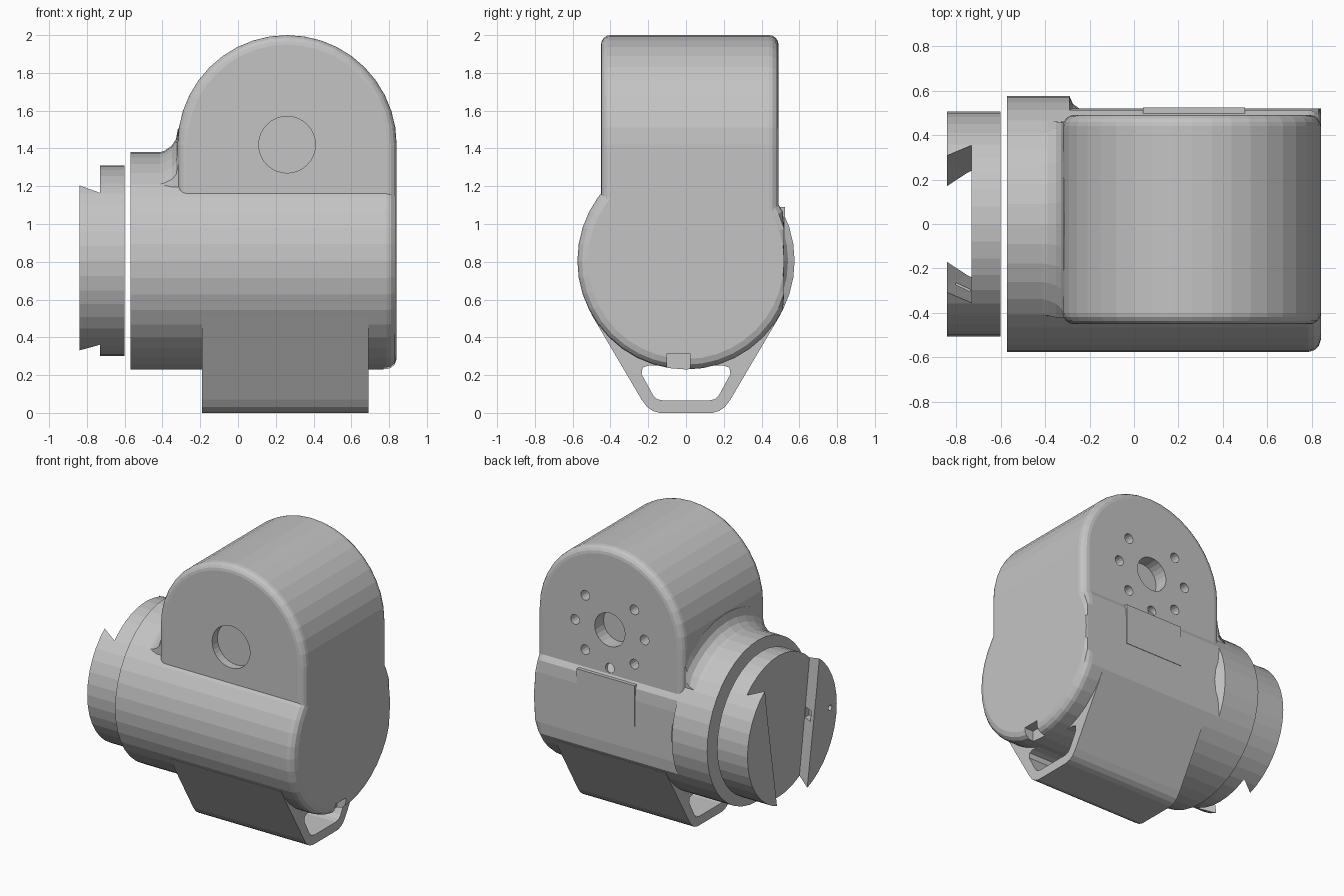
import bpy, bmesh
from math import sin, cos, pi

if "Cube" in bpy.data.objects:
    bpy.data.objects.remove(bpy.data.objects["Cube"], do_unlink=True)

AXIS_Z = 0.805          # height of the main barrel axis
HUB_X, HUB_Z = 0.26, 1.42   # centre of the arched head
SIDES = 40

grey = bpy.data.materials.new("plain grey")
grey.use_nodes = True
grey.diffuse_color = (0.55, 0.55, 0.55, 1)
grey.node_tree.nodes["Principled BSDF"].inputs["Base Color"].default_value = (0.55, 0.55, 0.55, 1)


def finish(name, bm):
    bmesh.ops.recalc_face_normals(bm, faces=bm.faces[:])
    mesh = bpy.data.meshes.new(name)
    bm.to_mesh(mesh)
    bm.free()
    mesh.materials.append(grey)
    obj = bpy.data.objects.new(name, mesh)
    bpy.context.collection.objects.link(obj)
    return obj


def lathe(name, profile, limit=None):
    """Revolve (x, radius) points about the barrel axis; limit reshapes y, z."""
    bm = bmesh.new()
    rings = []
    for x, r in profile:
        ring = []
        for i in range(SIDES):
            a = 2 * pi * i / SIDES
            y, z = r * cos(a), AXIS_Z + r * sin(a)
            if limit:
                y, z = limit(y, z)
            ring.append(bm.verts.new((x, y, z)))
        rings.append(ring)
    for a, b in zip(rings, rings[1:]):
        for i in range(SIDES):
            j = (i + 1) % SIDES
            bm.faces.new((a[i], a[j], b[j], b[i]))
    bm.faces.new(rings[0])
    bm.faces.new(rings[-1])
    return finish(name, bm)


def prism(name, points, axis, start, end, rim=0):
    """Extrude a flat outline along x or y, optionally rounding both rims."""
    bm = bmesh.new()

    def place(u, v, d):
        return (d, u, v) if axis == "x" else (u, d, v)
    a = [bm.verts.new(place(u, v, start)) for u, v in points]
    b = [bm.verts.new(place(u, v, end)) for u, v in points]
    caps = [bm.faces.new(a), bm.faces.new(b)]
    for i in range(len(a)):
        j = (i + 1) % len(a)
        bm.faces.new((a[i], a[j], b[j], b[i]))
    bmesh.ops.recalc_face_normals(bm, faces=bm.faces[:])
    if rim:
        edges = [e for f in caps for e in f.edges]
        bmesh.ops.bevel(bm, geom=edges, offset=rim, offset_type='OFFSET', segments=4,
                        profile=0.5, affect='EDGES', clamp_overlap=False)
    return finish(name, bm)


def circle(u, v, r, n=24):
    return [(u + r * cos(2 * pi * i / n), v + r * sin(2 * pi * i / n)) for i in range(n)]


def rect(u0, u1, v0, v1):
    return [(u0, v0), (u1, v0), (u1, v1), (u0, v1)]


def cut(obj, cutter):
    cutter.hide_render = True
    mod = obj.modifiers.new("cut", 'BOOLEAN')
    mod.operation = 'DIFFERENCE'
    mod.solver = 'EXACT'
    mod.object = cutter
    bpy.context.view_layer.objects.active = obj
    bpy.ops.object.modifier_apply(modifier=mod.name)
    bpy.data.objects.remove(cutter, do_unlink=True)


# Barrel with a rounded end and a flattened back
barrel = lathe("barrel",
               [(-0.3, 0.575), (0.785, 0.575), (0.81, 0.568), (0.83, 0.55), (0.84, 0.52)],
               lambda y, z: (min(y, 0.52), z))
cut(barrel, prism("notch_cutter", rect(-0.1, 0.02, 0.15, 0.315), "x", 0.77, 0.9))

# Full round collar, stepping down to the flat back
lathe("collar", [(-0.57, 0.575), (-0.29, 0.575), (-0.275, 0.54), (-0.24, 0.515)])

# Arched head with rounded rims
R = 0.58
arch = [(HUB_X + R * cos(pi * i / 20), HUB_Z + R * sin(pi * i / 20)) for i in range(21)]
arch += [(HUB_X - R, AXIS_Z), (HUB_X + R, AXIS_Z)]
head = prism("head", arch, "y", -0.45, 0.49, rim=0.05)

# Front recess, back bore and the ring of screw holes, open at the top
cut(head, prism("front_cutter", circle(HUB_X, HUB_Z, 0.15, 32), "y", -0.6, -0.39))
cut(head, prism("bore_cutter", circle(HUB_X, HUB_Z, 0.12), "y", 0.39, 0.6))
for i in range(8):
    if i != 2:
        a = i * pi / 4
        hole = circle(HUB_X + 0.275 * cos(a), HUB_Z + 0.275 * sin(a), 0.035, 14)
        cut(head, prism("screw_cutter", hole, "y", 0.39, 0.6))

# Soft flare joining the collar to the side of the head
lathe("neck_flare",
      [(-0.43, 0.57), (-0.39, 0.582), (-0.35, 0.61), (-0.328, 0.645), (-0.318, 0.7), (-0.29, 0.7)],
      lambda y, z: (max(-0.42, min(y, 0.46)), max(z, 0.75)))

# Raised tab on the back
prism("back_tab", rect(0.04, 0.5, 0.8, 1.09), "y", 0.4, 0.523)

# Strap loop under the barrel
half = [(0.5, 0.52), (0.235, 0.07), (0.205, 0.03), (0.175, 0.01), (0.14, 0)]
strap = prism("strap_loop", half + [(-y, z) for y, z in reversed(half)], "x", -0.19, 0.69)
half = [(0.2, 0.25), (0.23, 0.24), (0.235, 0.205), (0.175, 0.095), (0.155, 0.073), (0.12, 0.065)]
cut(strap, prism("strap_cutter", half + [(-y, z) for y, z in reversed(half)], "x", -0.5, 1))

# Coupling disc with a tapered dovetail slot
coupling = lathe("coupling", [(-0.84, 0.505), (-0.6, 0.505)])
bm = bmesh.new()
for x, z, w in ((-0.9, 0.2, 0.113), (-0.9, 1.4, 0.307), (-0.73, 0.2, 0.217), (-0.73, 1.4, 0.388)):
    for side in (-1, 1):
        bm.verts.new((x, side * w, z))
bmesh.ops.convex_hull(bm, input=bm.verts[:])
cut(coupling, finish("slot_cutter", bm))

# Small latch pocket and pin hole in the front jaw
cut(coupling, prism("latch_cutter", rect(-0.34, -0.15, 0.76, 0.83), "x", -0.8, -0.735))
cut(coupling, prism("pin_cutter", circle(-0.43, AXIS_Z, 0.02, 12), "x", -0.9, -0.78))
